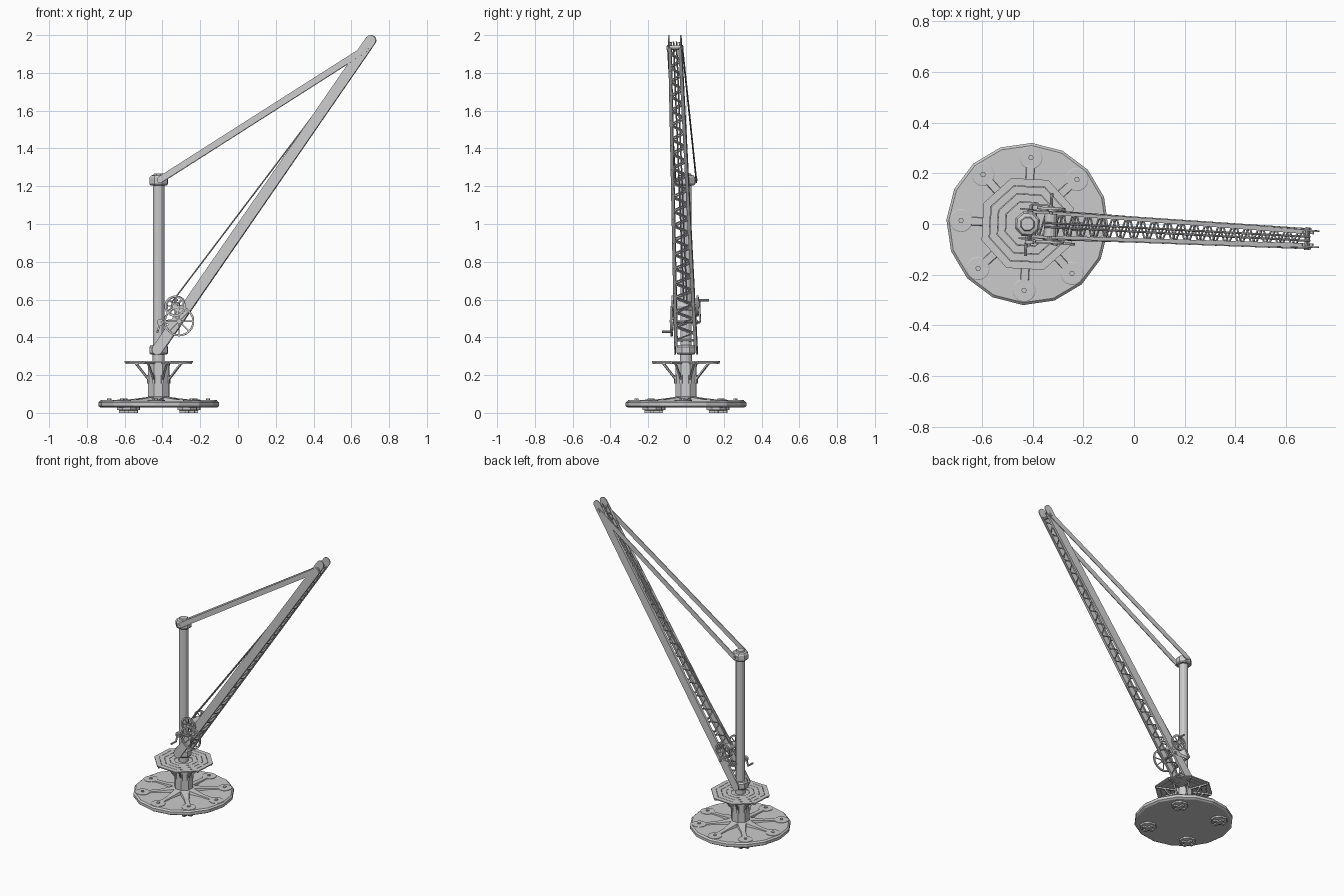
import bpy, bmesh
from math import sin, cos, pi, radians
from mathutils import Vector as V, Matrix

if "Cube" in bpy.data.objects:
    bpy.data.objects.remove(bpy.data.objects["Cube"])

# crane axis, slewed slightly towards -y
PLACE = Matrix.Translation((-0.42, 0, 0)) @ Matrix.Rotation(radians(-3), 4, 'Z')
Y = V((0, 1, 0))

def finish(name, bm):
    bmesh.ops.recalc_face_normals(bm, faces=bm.faces)
    bm.transform(PLACE)
    me = bpy.data.meshes.new(name)
    bm.to_mesh(me)
    bm.free()
    ob = bpy.data.objects.new(name, me)
    bpy.context.collection.objects.link(ob)
    return ob

def loft(bm, rings, cap=True):
    vs = [[bm.verts.new(p) for p in r] for r in rings]
    n = len(vs[0])
    for a, b in zip(vs, vs[1:]):
        for i in range(n):
            bm.faces.new((a[i], a[(i + 1) % n], b[(i + 1) % n], b[i]))
    if cap:
        bm.faces.new(vs[0])
        bm.faces.new(vs[-1])

def polar(r, a, z=0):
    return V((r * cos(a), r * sin(a), z))

def lathe(bm, profile, n, centre=(0, 0), phase=0):
    c = V((*centre, 0))
    loft(bm, [[c + polar(r, phase + 2 * pi * i / n, z) for i in range(n)] for r, z in profile])

def bar(bm, p, q, w, h, side=None):
    # box beam from p to q, w along side, h across
    p, q = V(p), V(q)
    d = (q - p).normalized()
    s = side or (Y if abs(d.y) < 0.9 else V((1, 0, 0)))
    up = d.cross(s).normalized()
    s = up.cross(d)
    loft(bm, [[c + s * w / 2 * i + up * h / 2 * j for i, j in ((-1, -1), (1, -1), (1, 1), (-1, 1))] for c in (p, q)])

def rod(bm, p, q, r, n=8):
    p, q = V(p), V(q)
    d = (q - p).normalized()
    s = d.cross(V((1, 0, 0)) if abs(d.x) < 0.9 else Y).normalized()
    t = d.cross(s)
    loft(bm, [[c + (s * cos(2 * pi * i / n) + t * sin(2 * pi * i / n)) * r for i in range(n)] for c in (p, q)])

def round_plate(bm, p, q, r, t):
    # flat strap with rounded ends, thin in y
    p, q = V(p), V(q)
    d = (q - p).normalized()
    up = d.cross(Y).normalized()
    ring = []
    for c, a0 in ((q, -pi / 2), (p, pi / 2)):
        ring += [c + (d * cos(a0 + pi * i / 8) + up * sin(a0 + pi * i / 8)) * r for i in range(9)]
    loft(bm, [[v - Y * t / 2 for v in ring], [v + Y * t / 2 for v in ring]])

def wheel(bm, c, r, spokes, n=24):
    # spoked gear in the xz plane
    c = V(c)
    sections = ((r, -.005), (r, .005), (r - .01, .005), (r - .01, -.005), (r, -.005))
    loft(bm, [[c + V((k * cos(2 * pi * i / n), y, k * sin(2 * pi * i / n))) for i in range(n)]
              for k, y in sections], cap=False)
    for i in range(spokes):
        a = 2 * pi * i / spokes
        bar(bm, c, c + V((cos(a), 0, sin(a))) * (r - .005), .004, .006)
    rod(bm, c - Y * .008, c + Y * .008, .013, 12)

# base slab
bm = bmesh.new()
lathe(bm, [(.308, .028), (.32, .036), (.32, .055), (.31, .064)], 16)
finish("base_slab", bm)

# feet under the slab
bm = bmesh.new()
for sx in (-1, 1):
    for sy in (-1, 1):
        c = (sx * .16, sy * .17)
        lathe(bm, [(.035, .012), (.055, .016), (.055, .03)], 8, c, pi / 8)
        p = V((*c, .007))
        bar(bm, p - Y * .04, p + Y * .04, .02, .014)
        bar(bm, p - V((.04, 0, 0)), p + V((.04, 0, 0)), .02, .014)
finish("feet", bm)

# radial anchor arms with round pads and bolts
bm = bmesh.new()
for k in range(8):
    a = k * pi / 4
    side = polar(1, a + pi / 2)
    outline = [(.26, .018), (.15, .018), (.05, .034)]
    heights = (.068, .072, .085)
    loft(bm, [[polar(r, a, .06) - side * w, polar(r, a, .06) + side * w,
               polar(r, a, h) + side * w * .8, polar(r, a, h) - side * w * .8]
              for (r, w), h in zip(outline, heights)])
    c = polar(.262, a)
    lathe(bm, [(.046, .06), (.046, .067), (.043, .069)], 16, c.xy)
    lathe(bm, [(.011, .068), (.011, .075)], 6, c.xy)
finish("anchor_arms", bm)

# pedestal and slewing neck
bm = bmesh.new()
lathe(bm, [(.075, .06), (.075, .078), (.06, .086), (.06, .27)], 8, phase=pi / 8)
lathe(bm, [(.032, .27), (.032, .315)], 12)
finish("pedestal", bm)

# plank platform: four rings of boards in eight sectors
bm = bmesh.new()
A = [pi / 8 + k * pi / 4 for k in range(8)]
for a in A:
    b = a + pi / 4
    for j in range(4):
        r0 = .06 + j * .0335
        r1 = r0 + .0315
        loft(bm, [[polar(r0, a, z), polar(r1, a, z), polar(r1, b, z), polar(r0, b, z)] for z in (.268, .275)])
finish("platform_planks", bm)

# platform joists and diagonal struts
bm = bmesh.new()
for a in A:
    side = polar(1, a + pi / 2)
    bar(bm, polar(.055, a, .263), polar(.185, a, .263), .01, .01, side)
    bar(bm, polar(.057, a, .175), polar(.13, a, .262), .01, .008, side)
    bar(bm, polar(.06, a, .155), polar(.06, a, .2), .014, .008, side)
finish("platform_struts", bm)

# mast with lower collar and cap
bm = bmesh.new()
lathe(bm, [(.03, .35), (.03, 1.215)], 12)
lathe(bm, [(.045, .308), (.052, .316), (.052, .35), (.044, .36)], 8, phase=pi / 8)
lathe(bm, [(.046, 1.205), (.052, 1.212), (.052, 1.245), (.044, 1.256), (.03, 1.26), (.026, 1.268)], 8, phase=pi / 8)
finish("mast", bm)

# boom cheeks, tapering towards the tip
FOOT, TIP, R = V((-.005, 0, .335)), V((1.1245, 0, 1.972)), .028
D = (TIP - FOOT).normalized()
UP = D.cross(Y)
W0, W1 = .058, .032
def on_boom(t, side, h=0):
    return FOOT.lerp(TIP, t) + Y * side * (W0 + (W1 - W0) * t) + UP * h
bm = bmesh.new()
for s in (-1, 1):
    round_plate(bm, on_boom(0, s), on_boom(1, s), R, .006)
    for h in (-.025, .025):
        off = Y * -s * .008
        bar(bm, on_boom(.02, s, h) + off, on_boom(.985, s, h) + off, .012, .004)
finish("boom_cheeks", bm)

# lattice lacing on both boom faces
bm = bmesh.new()
N = 40
for h, flip in ((-.025, 1), (.025, -1)):
    for i in range(N):
        s = flip * (1 if i % 2 else -1)
        p, q = [on_boom(.04 + .93 * k / N, e * .92, h) for k, e in ((i, s), (i + 1, -s))]
        bar(bm, p, q, .007, .004, UP.cross(q - p).normalized())
for t in (.03, .98):
    rod(bm, on_boom(t, -1), on_boom(t, 1), .007)
finish("boom_lacing", bm)

# paired tie straps and pins
bm = bmesh.new()
for s in (-1, 1):
    round_plate(bm, (.01, s * .055, 1.235), (1.105, s * .039, 1.932), .017, .005)
rod(bm, (.01, -.06, 1.235), (.01, .06, 1.235), .008)
rod(bm, (1.105, -.045, 1.932), (1.105, .045, 1.932), .01)
finish("tie_straps", bm)

# hoisting winch: drum, gears, shafts and brackets
bm = bmesh.new()
wheel(bm, (.09, -.066, .565), .056, 8)
wheel(bm, (.09, .066, .565), .056, 8)
wheel(bm, (.112, -.07, .485), .08, 8)
rod(bm, (.09, -.075, .565), (.09, .075, .565), .008)
rod(bm, (.09, -.045, .565), (.09, .045, .565), .024, 12)
rod(bm, (.112, -.08, .485), (.112, .07, .485), .008)
rod(bm, (.012, -.085, .48), (.012, .075, .48), .007)
rod(bm, (.012, -.078, .48), (.012, -.064, .48), .018, 12)
for s in (-1, 1):
    round_plate(bm, (.012, s * .058, .48), (.112, s * .058, .485), .011, .005)
    round_plate(bm, (.09, s * .058, .565), (.125, s * .058, .515), .012, .005)
finish("winch", bm)

# crank handles
bm = bmesh.new()
for y, base, end in ((-1, (.012, .48), (-.002, .43)), (1, (.012, .48), (.09, .597))):
    p = V((base[0], y * .077, base[1]))
    q = V((end[0], y * .077, end[1]))
    bar(bm, p, q, .006, .01)
    rod(bm, q - Y * y * .003, q + Y * y * .05, .006)
finish("crank_handles", bm)

# hoist ropes up to the boom tip
bm = bmesh.new()
for y in (-.008, .008):
    rod(bm, (.068, y, .583), (1.115, y, 1.965), .004, 6)
finish("hoist_ropes", bm)
